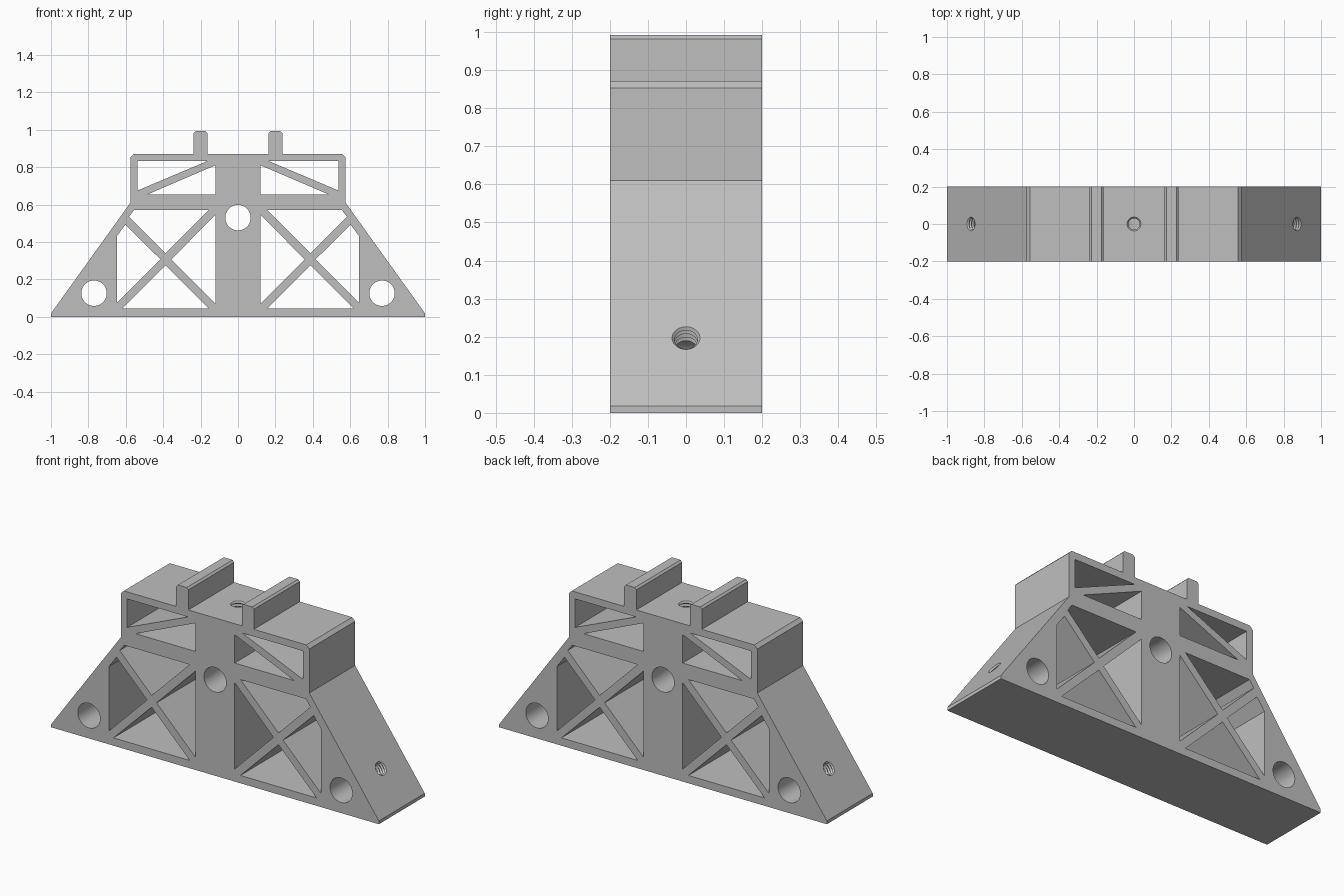
import bpy, bmesh, math
from mathutils import Vector

if "Cube" in bpy.data.objects:
    bpy.data.objects.remove(bpy.data.objects["Cube"], do_unlink=True)

DEPTH = 0.4


def make_object(name, bm):
    bmesh.ops.recalc_face_normals(bm, faces=bm.faces)
    mesh = bpy.data.meshes.new(name)
    bm.to_mesh(mesh)
    bm.free()
    obj = bpy.data.objects.new(name, mesh)
    bpy.context.scene.collection.objects.link(obj)
    return obj


def prism(name, points, depth):
    """Extrude an (x, z) outline along y, centred on y = 0."""
    bm = bmesh.new()
    face = bm.faces.new([bm.verts.new((x, -depth / 2, z)) for x, z in points])
    new = bmesh.ops.extrude_face_region(bm, geom=[face])["geom"]
    bmesh.ops.translate(bm, vec=(0, depth, 0),
                        verts=[v for v in new if isinstance(v, bmesh.types.BMVert)])
    return make_object(name, bm)


def circle(cx, cz, radius, sides=48):
    return [(cx + radius * math.cos(math.tau * i / sides),
             cz + radius * math.sin(math.tau * i / sides)) for i in range(sides)]


def threaded_rod(name, start, end, major=0.037, minor=0.03, pitch=0.016, sides=32):
    """Rod with ridged sides; 'end' sits on the surface and pokes out a little."""
    start, end = Vector(start), Vector(end)
    axis = end - start
    turn = axis.to_track_quat('Z', 'Y')
    steps = int(axis.length / (pitch / 2))
    stations = [(axis.length + 0.04, major)]
    stations += [(axis.length - i * pitch / 2, minor if i % 2 else major)
                 for i in range(steps)]
    bm = bmesh.new()
    rings = []
    for height, r in stations:
        rings.append([bm.verts.new(start + turn @ Vector((x, y, height)))
                      for x, y in circle(0, 0, r, sides)])
    for a, b in zip(rings, rings[1:]):
        for i in range(sides):
            j = (i + 1) % sides
            bm.faces.new((a[i], a[j], b[j], b[i]))
    bm.faces.new(rings[0])
    bm.faces.new(rings[-1])
    return make_object(name, bm)


def cut(target, cutter):
    """Subtract the cutter from the target and discard it."""
    mod = target.modifiers.new("cut", 'BOOLEAN')
    mod.operation, mod.solver, mod.object = 'DIFFERENCE', 'EXACT', cutter
    bpy.context.view_layer.objects.active = target
    bpy.ops.object.modifier_apply(modifier=mod.name)
    bpy.data.objects.remove(cutter, do_unlink=True)


# Outer outline: trapezoid base, upper block and two prongs
half = [(1, 0), (1, 0.018), (0.575, 0.61), (0.575, 0.853), (0.557, 0.871),
        (0.237, 0.871), (0.237, 0.982), (0.227, 0.992), (0.173, 0.992),
        (0.163, 0.982), (0.163, 0.871)]
body = prism("bracket_body", half + [(-x, z) for x, z in reversed(half)], DEPTH)

# Truss windows, given for one side
windows = [
    [(0.165, 0.832), (0.537, 0.832), (0.537, 0.675)],
    [(0.12, 0.81), (0.12, 0.654), (0.485, 0.654)],
    [(0.155, 0.572), (0.555, 0.572), (0.582, 0.535), (0.387, 0.34)],
    [(0.12, 0.545), (0.12, 0.07), (0.357, 0.307)],
    [(0.155, 0.043), (0.62, 0.043), (0.387, 0.275)],
    [(0.648, 0.43), (0.602, 0.493), (0.415, 0.307), (0.648, 0.074)],
]
for side in (1, -1):
    for outline in windows:
        cut(body, prism("cutter", [(side * x, z) for x, z in outline], 1))

# Round holes through the depth
for x, z in ((0, 0.53), (0.77, 0.126), (-0.77, 0.126)):
    cut(body, prism("cutter", circle(x, z, 0.068), 1))

# Threaded screw holes from the top and the two slopes into the round holes
cut(body, threaded_rod("cutter", (0, 0, 0.55), (0, 0, 0.871)))
for side in (1, -1):
    cut(body, threaded_rod("cutter", (side * 0.785, 0, 0.136),
                           (side * 0.872, 0, 0.197)))

# Single grey material
grey = bpy.data.materials.new("plain_grey")
grey.use_nodes = True
colour = (0.52, 0.52, 0.52, 1)
grey.diffuse_color = colour
grey.node_tree.nodes["Principled BSDF"].inputs["Base Color"].default_value = colour
body.data.materials.clear()
body.data.materials.append(grey)
for poly in body.data.polygons:
    poly.material_index = 0

bpy.ops.object.select_all(action='DESELECT')
body.select_set(True)
bpy.context.view_layer.objects.active = body
bpy.ops.object.shade_smooth_by_angle(angle=math.radians(25))
